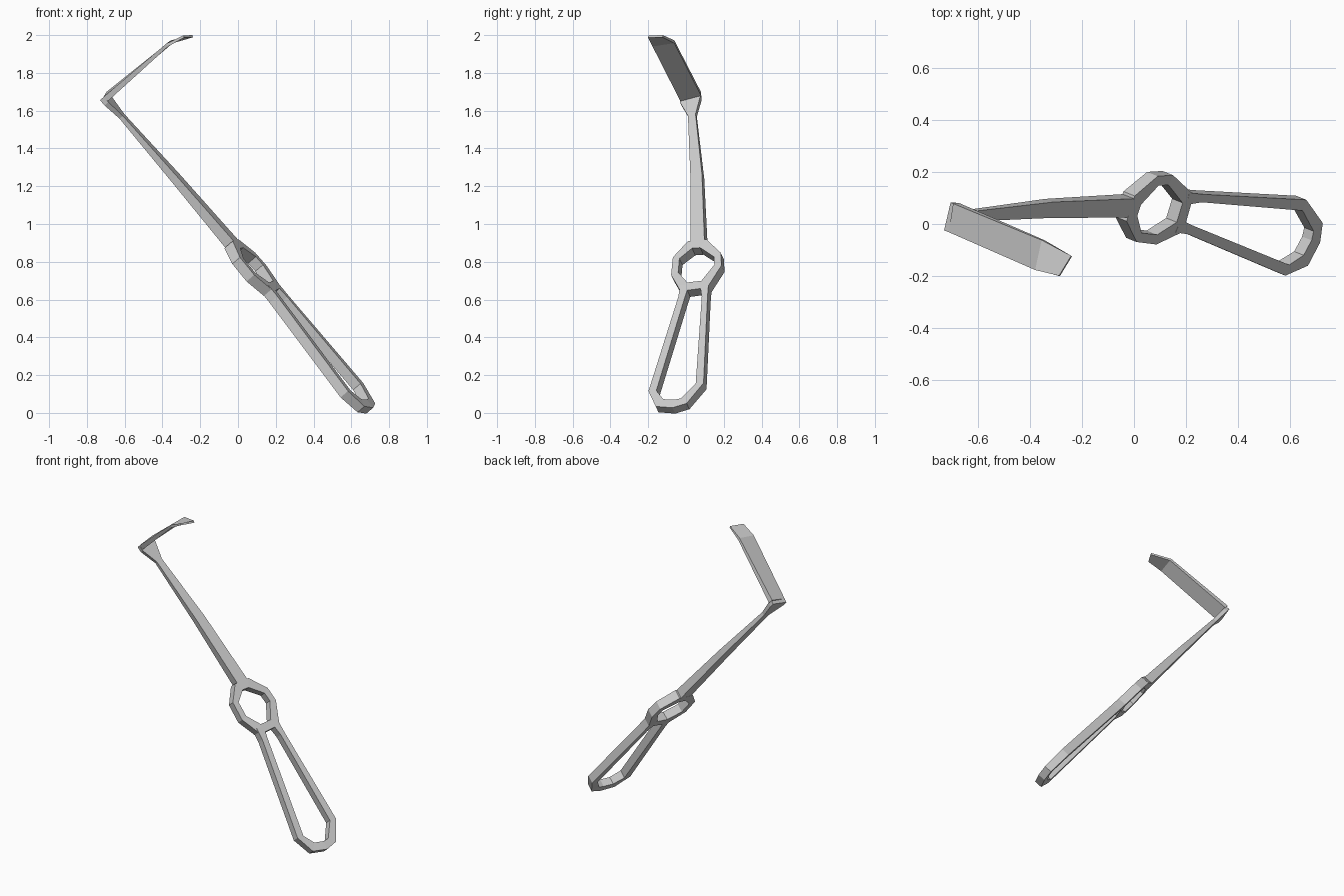
import bpy
import bmesh
from mathutils import Vector

if "Cube" in bpy.data.objects:
    bpy.data.objects.remove(bpy.data.objects["Cube"])

# The handle, ring and shaft lie in one tilted plane: z = 0.835 - 1.17 x + 0.47 y
NORMAL = Vector((1.17, -0.47, 1.0)).normalized()


def on_plane(y, z, lift=0.0):
    return Vector(((0.835 + 0.47 * y - z) / 1.17, y, z)) + Vector((lift, 0, 0))


def tangents(points, closed):
    n = len(points)
    result = []
    for i in range(n):
        a = points[(i - 1) % n] if closed else points[max(i - 1, 0)]
        b = points[(i + 1) % n] if closed else points[min(i + 1, n - 1)]
        result.append((b - a).normalized())
    return result


def sweep(name, rows, closed=False):
    """Four-sided bar through rows of (centre, half width, half thickness) vectors."""
    verts, faces = [], []
    for c, w, t in rows:
        verts += [c - w - t, c + w - t, c + w + t, c - w + t]
    n = len(rows)
    for i in range(n if closed else n - 1):
        a, b = 4 * i, 4 * ((i + 1) % n)
        for k in range(4):
            m = (k + 1) % 4
            faces.append((a + k, a + m, b + m, b + k))
    if not closed:
        faces += [(3, 2, 1, 0), tuple(range(4 * n - 4, 4 * n))]
    mesh = bpy.data.meshes.new(name)
    mesh.from_pydata(verts, [], faces)
    bm = bmesh.new()
    bm.from_mesh(mesh)
    bmesh.ops.recalc_face_normals(bm, faces=bm.faces)
    bm.to_mesh(mesh)
    bm.free()
    obj = bpy.data.objects.new(name, mesh)
    bpy.context.collection.objects.link(obj)
    return obj


def plane_bar(name, path, closed=False):
    """Path points are (y, z, half width, half thickness, x shift) on the tilted plane."""
    pts = [on_plane(p[0], p[1], p[4]) for p in path]
    rows = []
    for p, c, t in zip(path, pts, tangents(pts, closed)):
        rows.append((c, NORMAL.cross(t).normalized() * p[2], NORMAL * p[3]))
    return sweep(name, rows, closed)


# Long open grip loop
plane_bar("grip_loop", [
    (0.000, 0.660, 0.026, 0.028, 0.00), (-0.014, 0.600, 0.019, 0.028, 0.00),
    (-0.170, 0.100, 0.022, 0.027, 0.01), (-0.133, 0.038, 0.029, 0.025, 0.015),
    (-0.060, 0.033, 0.027, 0.025, 0.02), (-0.005, 0.048, 0.027, 0.025, 0.02),
    (0.080, 0.140, 0.022, 0.027, 0.01), (0.107, 0.600, 0.016, 0.028, 0.00),
    (0.105, 0.665, 0.024, 0.028, 0.00)])

# Finger ring between grip and shaft
plane_bar("finger_ring", [
    (-0.052, 0.720, 0.020, 0.028, -0.01), (-0.044, 0.803, 0.020, 0.028, -0.01),
    (0.030, 0.872, 0.030, 0.030, -0.01), (0.100, 0.878, 0.030, 0.030, -0.01),
    (0.174, 0.820, 0.021, 0.028, -0.01), (0.177, 0.765, 0.021, 0.028, -0.01),
    (0.105, 0.664, 0.032, 0.028, 0.0), (-0.003, 0.650, 0.032, 0.028, 0.0)], closed=True)

# Tapering shaft that flares where the blade starts
plane_bar("shaft", [
    (0.070, 0.885, 0.038, 0.030, -0.01), (0.060, 1.245, 0.032, 0.021, -0.005),
    (0.034, 1.570, 0.021, 0.012, 0.0), (0.025, 1.650, 0.056, 0.014, 0.0),
    (0.025, 1.675, 0.056, 0.014, 0.0)])

# Angled blade with a bent tip, given by its two long edges
edges = [((-0.702, -0.030, 1.660), (-0.685, 0.080, 1.688), 0.016),
         ((-0.375, -0.177, 1.947), (-0.350, -0.062, 1.965), 0.009),
         ((-0.287, -0.200, 1.993), (-0.240, -0.123, 1.994), 0.006)]
centres = [(Vector(a) + Vector(b)) / 2 for a, b, _ in edges]
blade = []
for (a, b, t), c, d in zip(edges, centres, tangents(centres, False)):
    half = (Vector(b) - Vector(a)) / 2
    blade.append((c, half, half.cross(d).normalized() * t))
sweep("blade", blade)
